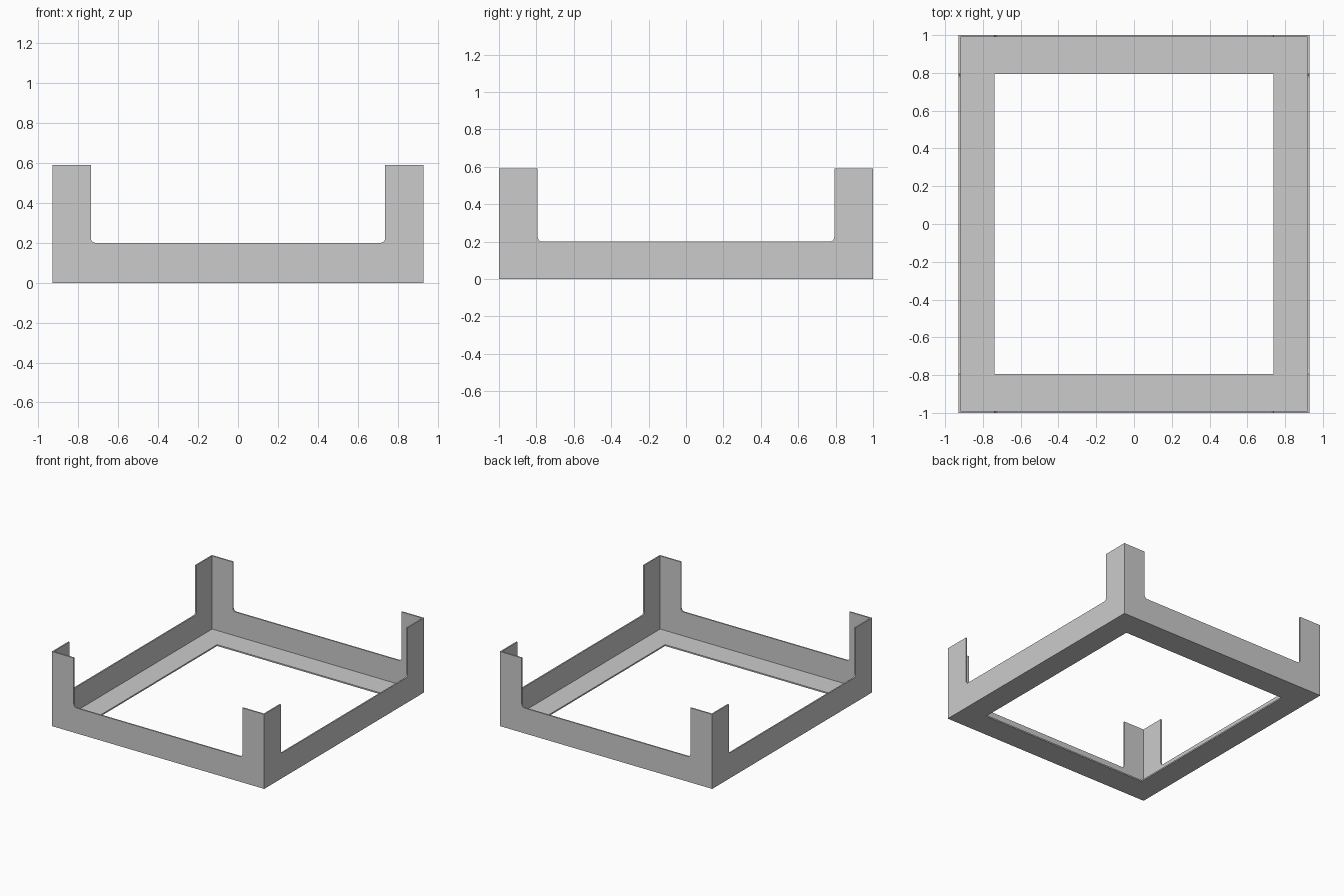
import bpy, bmesh, math
from mathutils import Vector

if "Cube" in bpy.data.objects:
    bpy.data.objects.remove(bpy.data.objects["Cube"], do_unlink=True)

HX, HY = 0.93, 1.0          # outer half sizes
OX, OY = 0.738, 0.793       # half sizes of the floor opening
TOP, RAIL = 0.59, 0.2       # post and rail heights
T = 0.011                   # sheet thickness
R = 0.025                   # fillet between post and rail

grey = bpy.data.materials.new("light_grey")
grey.use_nodes = True
colour = (0.6, 0.6, 0.6, 1)
grey.diffuse_color = colour
grey.node_tree.nodes["Principled BSDF"].inputs["Base Color"].default_value = colour

bm = bmesh.new()


def face(points):
    return bm.faces.new([bm.verts.new(p) for p in points])


def strip(a, b):
    for i in range(len(a) - 1):
        face((a[i], a[i + 1], b[i + 1], b[i]))


def rim_profile(end, post_edge):
    """Upper outline of a wall: post top, fillet, rail, fillet, post top."""
    half = [(end, TOP), (post_edge, TOP)]
    for i in range(7):
        a = i * math.pi / 12
        half.append((post_edge - R + R * math.cos(a), RAIL + R - R * math.sin(a)))
    return half + [(-u, z) for u, z in reversed(half)]


def wall(place, half, depth, post_edge):
    """Thin U-shaped wall with mitred ends; place maps (along, out, up)."""
    outer = [place(u, depth, z) for u, z in rim_profile(half, post_edge)]
    inner = [place(u, depth - T, z) for u, z in rim_profile(half - T, post_edge)]
    face(outer + [place(-half, depth, 0), place(half, depth, 0)])
    face(inner + [place(T - half, depth - T, T), place(half - T, depth - T, T)])
    strip(outer, inner)


# Front, back and side walls
for s in (-1, 1):
    wall(lambda u, d, z, s=s: Vector((u, s * d, z)), HX, HY, OX)
    wall(lambda u, d, z, s=s: Vector((s * d, u, z)), HY, HX, OY)


def ring(x, y, z):
    corners = [(-x, -y, z), (x, -y, z), (x, y, z), (-x, y, z)]
    return corners + corners[:1]


# Floor flange around the opening
strip(ring(HX, HY, 0), ring(OX, OY, 0))
strip(ring(HX - T, HY - T, T), ring(OX, OY, T))
strip(ring(OX, OY, 0), ring(OX, OY, T))

bmesh.ops.remove_doubles(bm, verts=bm.verts, dist=0.0001)
bmesh.ops.recalc_face_normals(bm, faces=bm.faces)
mesh = bpy.data.meshes.new("corner_post_tray")
bm.to_mesh(mesh)
bm.free()
mesh.materials.append(grey)
tray = bpy.data.objects.new("corner_post_tray", mesh)
bpy.context.collection.objects.link(tray)
